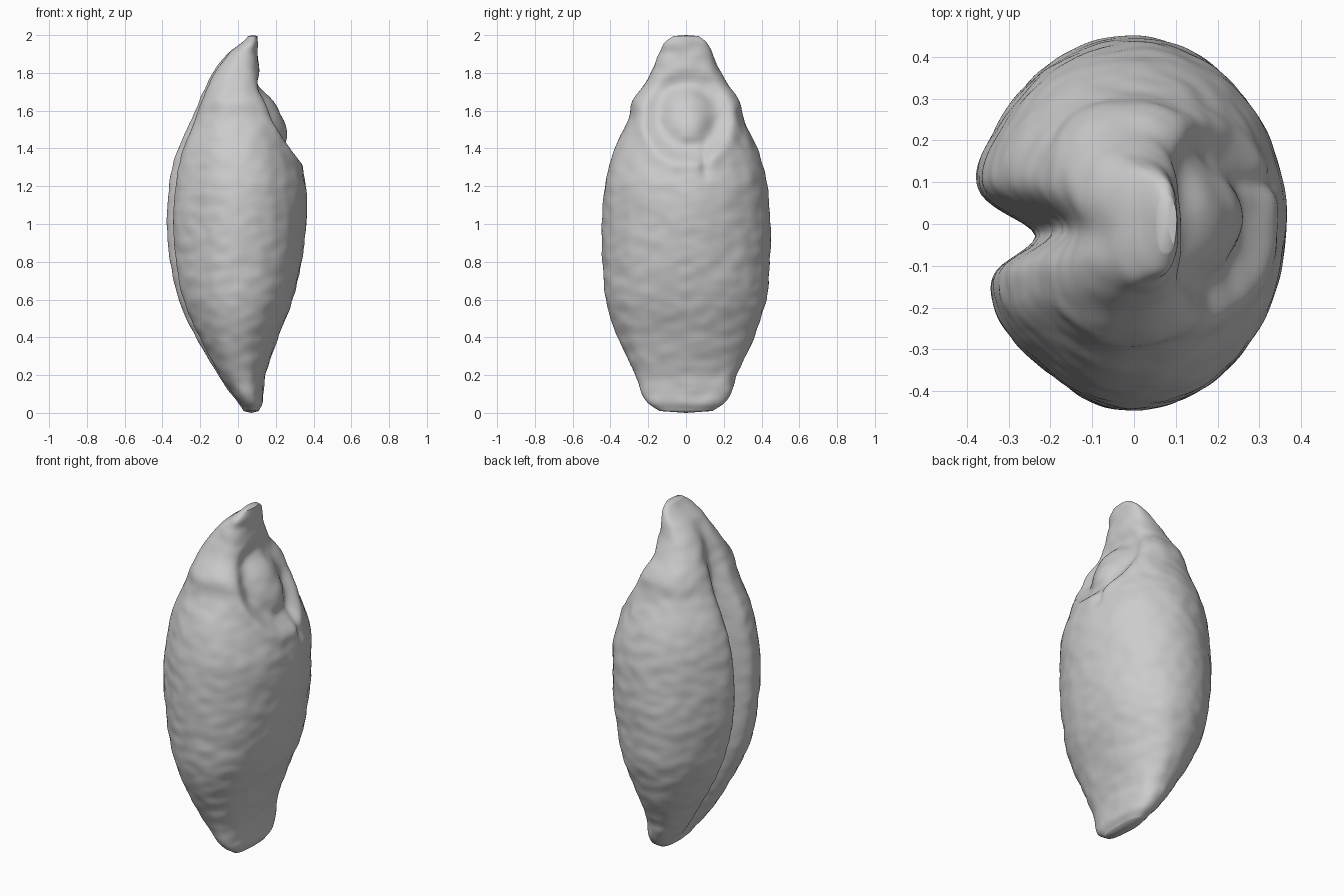
import bpy, bmesh, math
from mathutils import Vector, noise

if "Cube" in bpy.data.objects:
    bpy.data.objects.remove(bpy.data.objects["Cube"], do_unlink=True)

RINGS, SIDES = 220, 200

# Outline stations: height, crease side x, germ side x, half width in y
STATIONS = [
    (0.01, 0.03, 0.11, 0.14), (0.05, 0.00, 0.13, 0.20), (0.1, -0.04, 0.135, 0.235),
    (0.2, -0.11, 0.145, 0.27), (0.3, -0.17, 0.175, 0.315), (0.4, -0.225, 0.21, 0.36),
    (0.6, -0.315, 0.29, 0.425), (0.8, -0.36, 0.335, 0.443),
    (1.0, -0.377, 0.36, 0.447), (1.2, -0.365, 0.36, 0.43), (1.32, -0.343, 0.325, 0.403),
    (1.42, -0.31, 0.275, 0.37), (1.55, -0.255, 0.22, 0.308), (1.65, -0.215, 0.175, 0.283),
    (1.74, -0.175, 0.13, 0.22), (1.8, -0.145, 0.12, 0.186), (1.9, -0.06, 0.105, 0.143),
    (1.96, 0.02, 0.105, 0.112), (2.0, 0.06, 0.10, 0.06)]


def outline(z):
    """Smoothly interpolate the stations at height z."""
    k = 0
    while k < len(STATIONS) - 2 and z > STATIONS[k + 1][0]:
        k += 1
    p, q = STATIONS[k], STATIONS[k + 1]
    before, after = STATIONS[max(k - 1, 0)], STATIONS[min(k + 2, len(STATIONS) - 1)]
    h = q[0] - p[0]
    t = (z - p[0]) / h
    values = []
    for i in (1, 2, 3):
        m0 = (q[i] - before[i]) / (q[0] - before[0]) * h
        m1 = (after[i] - p[i]) / (after[0] - p[0]) * h
        values.append((2*t**3 - 3*t*t + 1) * p[i] + (t**3 - 2*t*t + t) * m0
                      + (3*t*t - 2*t**3) * q[i] + (t**3 - t*t) * m1)
    return values


def bump(d, width):
    return math.exp(-(d / width) ** 2)


def ramp(value, start, end):
    return max(0, min(1, (value - start) / (end - start)))


def germ_relief(y, z):
    """Groove, rim and folded shoot of the germ on the +x side."""
    r = math.hypot((y - 0.01) / 0.25, (z - 1.58) / 0.27)
    groove = -0.035 * bump(r - 0.62, 0.22) * ramp(z, 1.9, 1.7)
    rim = 0.014 * bump(r - 1, 0.15) * ramp(z, 1.75, 1.6)
    shoot_y = 0.01 + 0.02 * math.sin(z * 14)
    shoot = 0.022 * bump(y - shoot_y, 0.09) * ramp(z, 1.36, 1.46) * ramp(z, 1.8, 1.55)
    crack = -0.015 * bump(y - 0.1, 0.025) * bump(z - 1.33, 0.09)
    return groove + rim + shoot + crack


def surface_point(z, angle):
    x0, x1, w = outline(z)
    mid, a = (x0 + x1) / 2, (x1 - x0) / 2
    c, s = math.cos(angle), math.sin(angle)
    # Boxier section at the thin ends, most of all across the germ
    power = 1 - 0.15 * min(1, abs(z - 1) * 1.1)
    if c > 0:
        power -= 0.15 * ramp(z, 1.3, 1.6) * ramp(z, 2.0, 1.75)
    x = mid + a * math.copysign(abs(c) ** power, c)
    y = w * math.copysign(abs(s) ** power, s)
    if c < 0:
        # Long crease between two unequal lobes
        fade = ramp(z, 0, 0.5) * ramp(z, 1.95, 1.35)
        wander = -0.02 + 0.01 * math.sin(z * 5)
        x += 0.14 * fade * bump(y - wander, 0.065)
        x += 0.01 * fade * bump(y + 0.13, 0.06)
        x -= 0.012 * fade * bump(y - 0.14, 0.1)
        # Flatter flank on the -y lobe
        y += 0.025 * fade * ramp(y, -0.15, -0.28) * bump(x + 0.22, 0.1)
    else:
        x += germ_relief(y, z) * min(1, c * 2)
    # Wrinkled husk
    n = Vector((c / max(a, 0.1), s / max(w, 0.1), 0)).normalized()
    soft = noise.noise(Vector((x * 5, y * 5, z * 5)))
    fine = noise.noise(Vector((x * 12, y * 12, z * 16)))
    return Vector((x, y, z)) + n * (0.005 * soft + 0.005 * fine)


# Kernel body, with rings packed closer at both ends
bm = bmesh.new()
rings = []
for i in range(RINGS):
    u = i / (RINGS - 1)
    u = 0.5 * u + 0.25 * (1 - math.cos(math.pi * u))
    z = 0.01 + 1.985 * u
    rings.append([bm.verts.new(surface_point(z, math.tau * j / SIDES)) for j in range(SIDES)])
for low, high in zip(rings, rings[1:]):
    for j in range(SIDES):
        k = (j + 1) % SIDES
        bm.faces.new((low[j], low[k], high[k], high[j]))
# Rounded closing caps
for ring, z, flip in ((rings[0], 0.0, True), (rings[-1], 2.0, False)):
    centre = sum((v.co for v in ring), Vector()) / SIDES
    centre.z = z
    tip = bm.verts.new(centre)
    for j in range(SIDES):
        a, b = ring[j], ring[(j + 1) % SIDES]
        bm.faces.new((b, a, tip) if flip else (a, b, tip))
bmesh.ops.recalc_face_normals(bm, faces=bm.faces)
mesh = bpy.data.meshes.new("grain_kernel")
bm.to_mesh(mesh)
bm.free()

kernel = bpy.data.objects.new("grain_kernel", mesh)
bpy.context.collection.objects.link(kernel)

# Plain grey finish
grey = bpy.data.materials.new("plain_grey")
grey.use_nodes = True
grey.diffuse_color = (0.6, 0.6, 0.6, 1)
grey.node_tree.nodes["Principled BSDF"].inputs["Base Color"].default_value = (0.6, 0.6, 0.6, 1)
mesh.materials.append(grey)

bpy.ops.object.select_all(action="DESELECT")
kernel.select_set(True)
bpy.context.view_layer.objects.active = kernel
bpy.ops.object.shade_smooth_by_angle(angle=math.radians(60))
